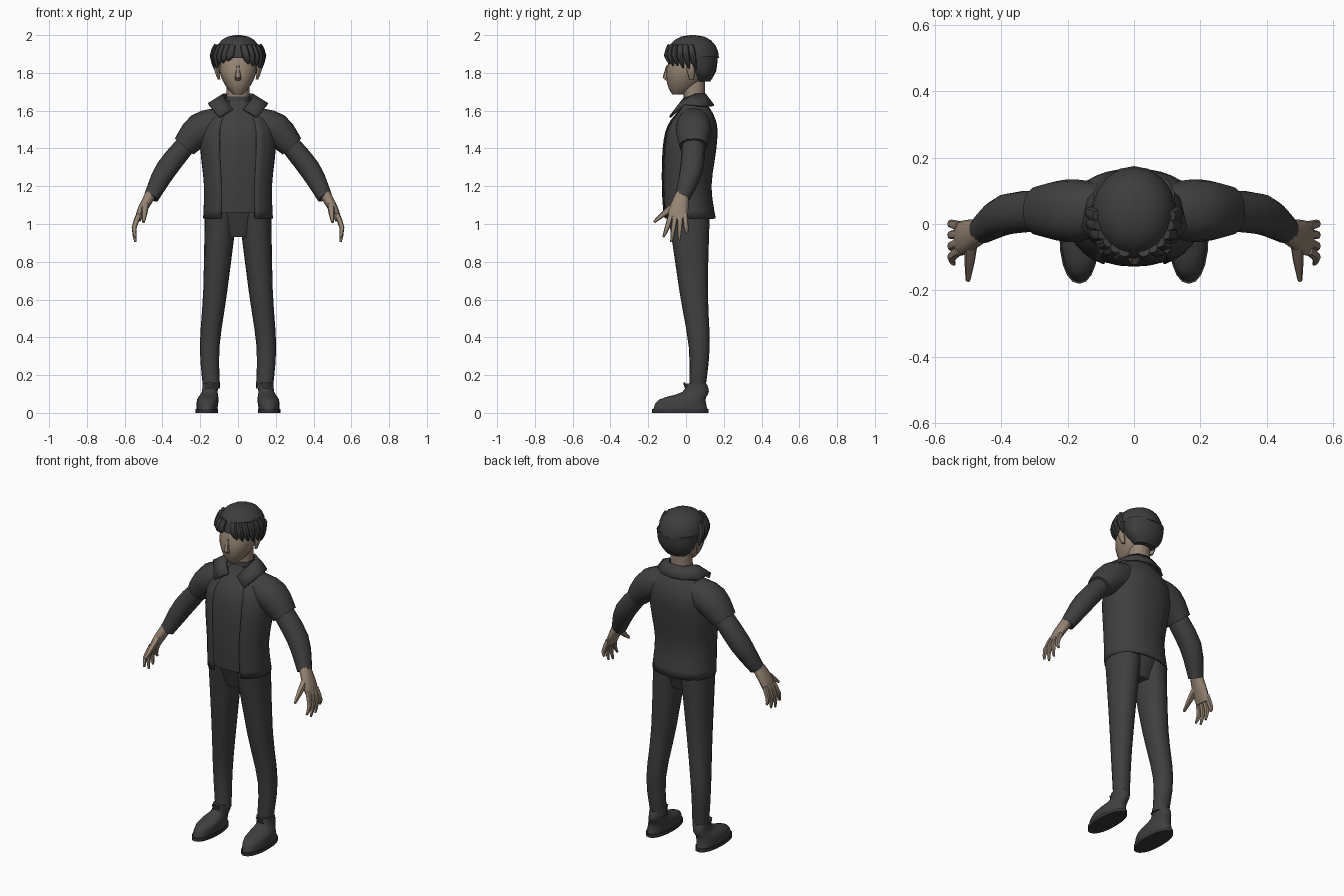
import bpy
import bmesh
import random
from math import sin, cos, asin, pi, radians, copysign
from mathutils import Vector

cube = bpy.data.objects.get("Cube")
if cube:
    bpy.data.objects.remove(cube)


def material(name, red, green, blue):
    mat = bpy.data.materials.new(name)
    mat.use_nodes = True
    mat.diffuse_color = (red, green, blue, 1)
    shader = next(node for node in mat.node_tree.nodes if node.type == 'BSDF_PRINCIPLED')
    shader.inputs["Base Color"].default_value = mat.diffuse_color
    shader.inputs["Roughness"].default_value = 0.9
    return mat


skin = material("skin", .3, .23, .17)
cloth = material("dark cloth", .05, .05, .05)
hair = material("dark hair", .047, .047, .047)
rubber = material("sole rubber", .035, .035, .035)


def finish(name, bm, mat, mirror=False, thickness=0):
    """Turn a bmesh into a shaded object, with optional mirror and thickness."""
    mesh = bpy.data.meshes.new(name)
    bm.to_mesh(mesh)
    bm.free()
    mesh.materials.append(mat)
    mesh.shade_smooth()
    mesh.set_sharp_from_angle(angle=radians(45))
    obj = bpy.data.objects.new(name, mesh)
    bpy.context.collection.objects.link(obj)
    if mirror:
        obj.modifiers.new("Mirror", 'MIRROR')
    if thickness:
        solid = obj.modifiers.new("Solidify", 'SOLIDIFY')
        solid.thickness = thickness
        solid.offset = -1


def refine(keys, steps):
    """Pass a smooth curve through the key rings and sample it."""
    keys = [Vector(key) for key in keys]
    last = len(keys) - 1
    result = []
    for i in range(last):
        before, start, end = keys[max(i - 1, 0)], keys[i], keys[i + 1]
        after = keys[min(i + 2, last)]
        for step in range(steps):
            t = step / steps
            result.append(start + ((end - before) * t
                          + (before * 2 - start * 5 + end * 4 - after) * t ** 2
                          + (start * 3 - before - end * 3 + after) * t ** 3) / 2)
    return result + [keys[last]]


def loft(name, keys, mat, depth=(1, 1), sides=16, steps=3, power=2.2,
         tilt=False, gap=0, **options):
    """Skin rings of (x, y, z, half width). depth is the ratio of depth to
    width at both ends, tilt turns the rings across the path, and gap is the
    greatest half width of an opening left at the front."""
    bm = bmesh.new()
    rings = refine(keys, steps)
    last = len(rings) - 1
    bend = lambda value: copysign(abs(value) ** (2 / power), value)
    rows = []
    for i, ring in enumerate(rings):
        centre, width = ring.xyz, ring.w
        ratio = depth[0] + (depth[1] - depth[0]) * i / last
        across, back = Vector((1, 0, 0)), Vector((0, 1, 0))
        if tilt:
            along = (rings[min(i + 1, last)].xyz - rings[max(i - 1, 0)].xyz).normalized()
            back = (back - along * along.y).normalized()
            across = back.cross(along)
        edge = asin((min(gap, width / 2) / width) ** (power / 2)) if gap else 0
        row = []
        for j in range(sides + 1 if gap else sides):
            angle = edge + (pi - edge) * 2 * j / sides
            row.append(bm.verts.new(centre + across * width * bend(sin(angle))
                                    - back * width * ratio * bend(cos(angle))))
        rows.append(row)
    for low, high in zip(rows, rows[1:]):
        for j in range(sides):
            k = (j + 1) % len(low)
            bm.faces.new((low[j], low[k], high[k], high[j]))
    if not gap:
        bm.faces.new(rows[0])
        bm.faces.new(rows[-1])
        bmesh.ops.recalc_face_normals(bm, faces=bm.faces)
    finish(name, bm, mat, **options)


# Trousers
loft("trouser_leg", [(.14, .06, .13, .045), (.15, .07, .35, .052),
                     (.12, .04, .65, .064), (.09, .015, 1.06, .086)],
     cloth, depth=(.95, 1.3), mirror=True)
loft("trouser_hips", [(0, .015, .93, .1), (0, .015, 1.07, .165)],
     cloth, depth=(.7, .7))

# Shoes with soles and tongues
loft("shoe", [(.165, -.03, .015, .055), (.16, -.02, .07, .057),
              (.15, .05, .11, .042), (.145, .055, .155, .044)],
     cloth, depth=(2.65, 1.2), sides=20, mirror=True)
loft("shoe_sole", [(.165, -.03, z, .06) for z in (0, .02)],
     rubber, depth=(2.5, 2.5), sides=20, steps=1, mirror=True)
loft("shoe_tongue", [(.15, .02, .11, .028), (.147, -.01, .16, .022)],
     cloth, depth=(.7, .25), sides=8, steps=1, mirror=True)

# Torso: open jacket over a high-necked shirt
torso = [(0, .015, 1.03, .185), (0, 0, 1.2, .18), (0, .015, 1.4, .2),
         (0, .03, 1.52, .19), (0, .045, 1.6, .13), (0, .04, 1.65, .085)]
loft("jacket_body", torso, cloth, depth=(.77, .67), sides=28, gap=.1,
     thickness=.014)
loft("shirt", [(x, y, max(z, 1.06), width * .95) for x, y, z, width in torso],
     cloth, depth=(.77, .67), sides=28)
loft("shirt_neckband", [(0, .045, 1.6, .07), (0, .045, 1.675, .064)],
     cloth, depth=(.92, .92))

# Jacket collar: a folded strip ending in a pointed flap
inner = [(0, .105, 1.69), (.05, .095, 1.69), (.08, .05, 1.69),
         (.07, -.02, 1.66), (.03, -.055, 1.61)]
outer = [(0, .15, 1.63), (.08, .13, 1.63), (.14, .08, 1.63),
         (.16, -.01, 1.64), (.1, -.09, 1.57)]
bm = bmesh.new()
pairs = [(bm.verts.new(high), bm.verts.new(low)) for high, low in zip(inner, outer)]
for (a, b), (c, d) in zip(pairs, pairs[1:]):
    bm.faces.new((a, b, d, c))
bm.normal_update()
if sum(face.normal.z for face in bm.faces) < 0:
    bmesh.ops.reverse_faces(bm, faces=bm.faces)
finish("jacket_collar", bm, cloth, mirror=True, thickness=.012)

# Short jacket sleeves over long shirt sleeves
loft("jacket_sleeve", [(.1, .04, 1.53, .085), (.2, .04, 1.5, .088),
                       (.285, .04, 1.41, .065)],
     cloth, depth=(1, 1.15), tilt=True, mirror=True)
loft("shirt_sleeve", [(.25, .04, 1.45, .052), (.38, .03, 1.29, .057),
                      (.46, -.02, 1.14, .04)],
     cloth, depth=(1.15, 1), tilt=True, mirror=True)

# Hands
loft("palm", [(.46, -.02, 1.16, .03), (.51, -.04, 1.07, .024),
              (.53, -.045, 1.02, .015)],
     skin, depth=(1.1, 3.2), sides=12, tilt=True, mirror=True)
fingers = {"index": .93, "middle": .905, "ring": .915, "little": .95}
for i, (finger, low) in enumerate(fingers.items()):
    base, tip = .025 * i - .08, .042 * i - .12
    loft(finger + "_finger", [(.525, base, 1.05, .014),
                              (.55, (base + tip) / 2, .98, .013),
                              (.543, tip, low, .006)],
         skin, sides=8, steps=2, tilt=True, mirror=True)
loft("thumb", [(.49, -.05, 1.11, .02), (.495, -.11, 1.06, .016),
               (.5, -.17, 1.01, .007)],
     skin, sides=8, steps=2, tilt=True, mirror=True)

# Head
loft("neck", [(0, .045, 1.62, .06), (0, .04, 1.78, .06)], skin, depth=(.9, 1))
loft("face", [(0, -.04, 1.685, .025), (0, -.015, 1.735, .068),
              (0, .01, 1.82, .1), (0, .03, 1.95, .085)],
     skin, depth=(1.3, 1.05), sides=20)
loft("nose", [(0, -.095, 1.76, .017), (0, -.107, 1.775, .016),
              (0, -.095, 1.84, .007)],
     skin, depth=(.7, 1.4), sides=8, steps=1)
loft("ear", [(.1, .03, 1.765, .007), (.114, .025, 1.82, .014),
             (.11, .025, 1.85, .008)],
     skin, depth=(1.6, 1.6), sides=10, steps=2, mirror=True)

# Hair: domed crown, nape and a parted fringe of tapered locks
dome = [k * .3 for k in range(6)]
loft("hair_crown", [(0, .035, 1.88 + .12 * sin(t), .128 * cos(t) ** .8) for t in dome],
     hair, depth=(1.09, 1.09), sides=18, steps=1, power=2)
loft("hair_nape", [(0, .09, 1.755, .062), (0, .085, 1.81, .108),
                   (0, .075, 1.89, .124)],
     hair, depth=(.62, .76), sides=18)


def on_scalp(angle, reach):
    return .128 * reach * sin(angle), .035 - .142 * reach * cos(angle)


rng = random.Random(4)
for side, word in ((1, "left"), (-1, "right")):
    for k in range(6):
        angle = radians(20 + 14 * k)
        tip = 1.855 - .007 * k + rng.uniform(-.012, .012)
        loft(word + "_fringe_lock", [
            (*on_scalp(side * (angle - .08), .86), 1.945, .018),
            (*on_scalp(side * angle, 1), 1.89, .022),
            (*on_scalp(side * (angle + .12), .95), tip, .005)],
            hair, depth=(.9, .8), sides=8, steps=2, tilt=True)
